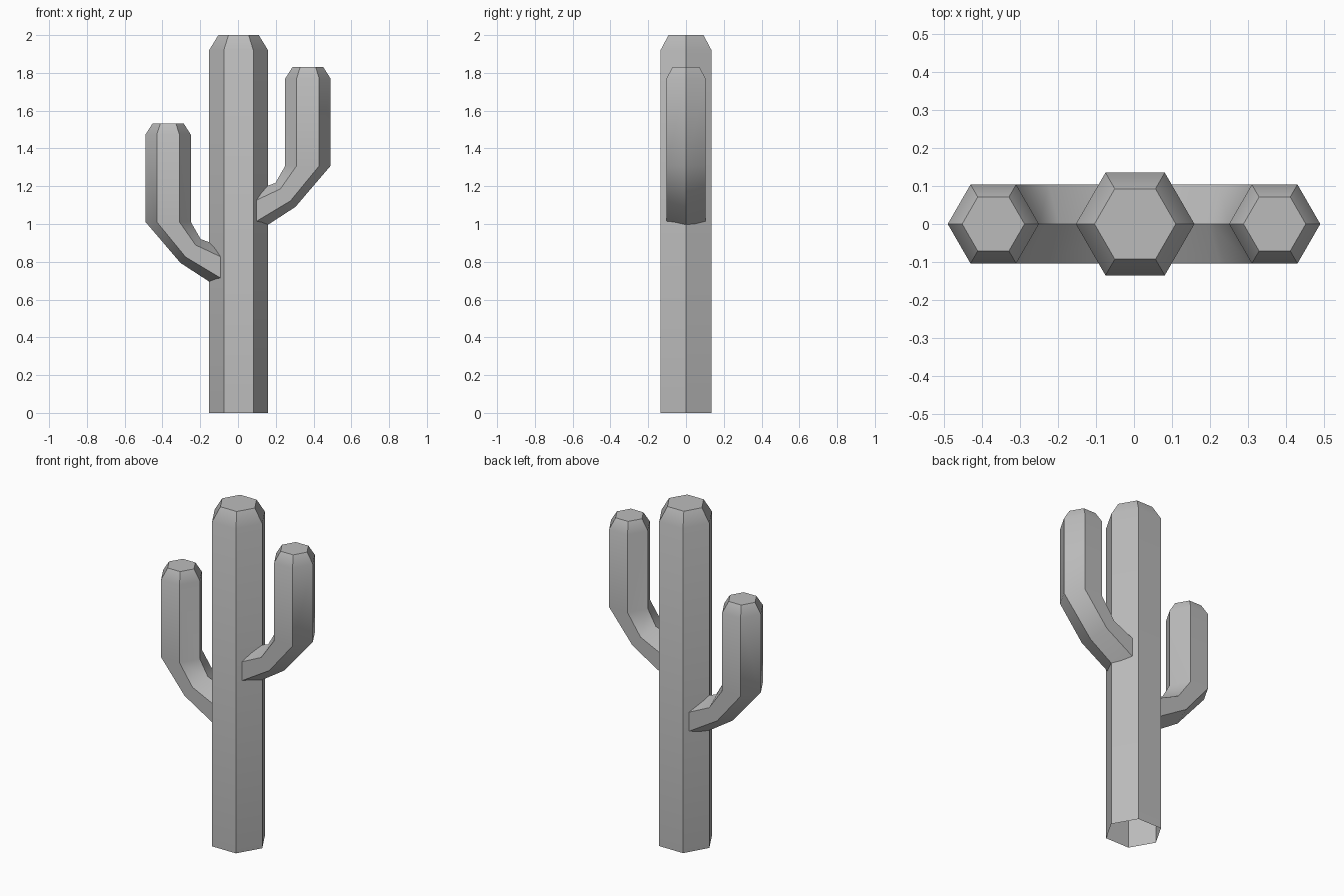
import bpy, bmesh
from math import sin, cos, pi, radians

cube = bpy.data.objects.get("Cube")
if cube:
    bpy.data.objects.remove(cube, do_unlink=True)

GREY = (0.5, 0.5, 0.5, 1.0)
mat = bpy.data.materials.new("plain grey")
mat.use_nodes = True
mat.diffuse_color = GREY
mat.node_tree.nodes["Principled BSDF"].inputs["Base Color"].default_value = GREY


def hex_tube(name, rings, side=1, lift=0.0):
    """Bridge hexagon rings (x, z, half width in x, half width in z, radius), cap the last one."""
    bm = bmesh.new()
    loops = []
    for x, z, ux, uz, r in rings:
        loops.append([bm.verts.new((side * (x + ux * cos(k * pi / 3)),
                                    r * sin(k * pi / 3),
                                    z + lift + uz * cos(k * pi / 3))) for k in range(6)])
    for low, high in zip(loops, loops[1:]):
        for k in range(6):
            n = (k + 1) % 6
            bm.faces.new((low[k], low[n], high[n], high[k]))
    bm.faces.new(loops[-1])
    if side < 0:
        bmesh.ops.reverse_faces(bm, faces=bm.faces[:])
    mesh = bpy.data.meshes.new(name)
    bm.to_mesh(mesh)
    bm.free()
    mesh.materials.append(mat)
    obj = bpy.data.objects.new(name, mesh)
    bpy.context.collection.objects.link(obj)
    bpy.ops.object.select_all(action='DESELECT')
    obj.select_set(True)
    bpy.context.view_layer.objects.active = obj
    bpy.ops.object.shade_smooth_by_angle(angle=radians(45))
    return obj


# Trunk: open underneath, chamfered top
hex_tube("trunk", [(0.003, 0, 0.156, 0, 0.156),
                   (0.003, 1.92, 0.156, 0, 0.156),
                   (0.003, 2.0, 0.107, 0, 0.107)])

# Arms: same bent tube, mirrored and set lower on the right
arm = [(0.0, 1.018, 0.0, -0.125, 0.12),
       (0.251, 1.154, 0.053, -0.0635, 0.12),
       (0.37, 1.308, 0.12, 0, 0.12),
       (0.37, 1.77, 0.12, 0, 0.12),
       (0.37, 1.83, 0.082, 0, 0.082)]
hex_tube("left_arm", arm)
hex_tube("right_arm", arm, side=-1, lift=-0.297)
